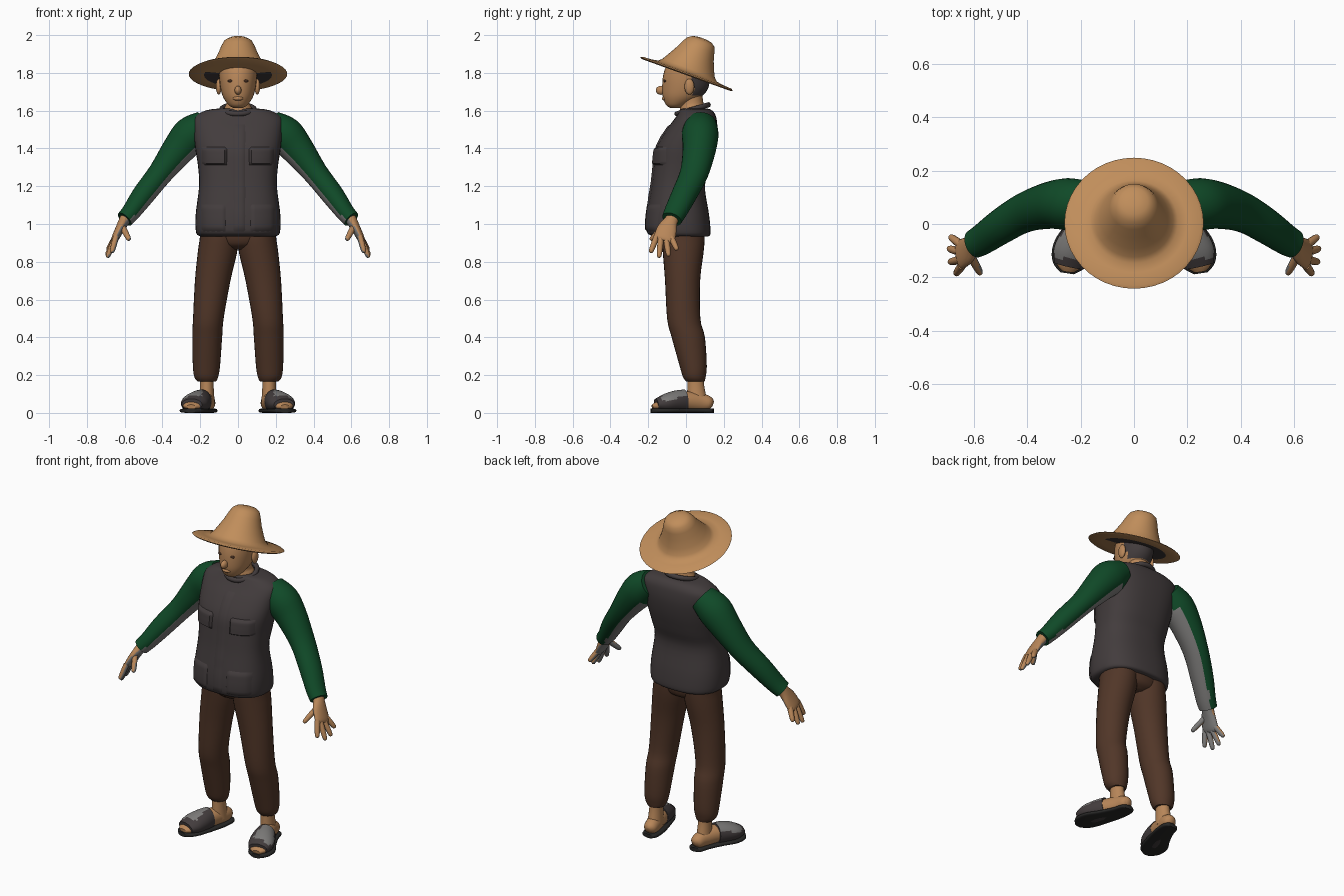
import bpy, bmesh, math
from mathutils import Vector, Matrix

if "Cube" in bpy.data.objects:
    bpy.data.objects.remove(bpy.data.objects["Cube"])


def material(name, rgb):
    m = bpy.data.materials.new(name)
    m.diffuse_color = (*rgb, 1)
    m.use_nodes = True
    m.node_tree.nodes["Principled BSDF"].inputs["Base Color"].default_value = m.diffuse_color
    return m


STRAW = material("straw", (0.53, 0.27, 0.105))
SKIN = material("skin", (0.48, 0.24, 0.10))
CHARCOAL = material("charcoal", (0.055, 0.045, 0.046))
GREEN = material("green", (0.005, 0.068, 0.021))
BROWN = material("brown", (0.082, 0.037, 0.021))
GREY = material("light grey", (0.2, 0.195, 0.19))
BLACK = material("black", (0.02, 0.02, 0.019))


def smooth_rows(rows, k):
    """Catmull-Rom interpolation of rows (x, y, z, half width, half depth)."""
    out, last = [], len(rows) - 1
    for i in range(last):
        p0, p1, p2, p3 = (rows[min(max(i + d, 0), last)] for d in (-1, 0, 1, 2))
        for s in range(k):
            t = s / k
            out.append(tuple(0.5 * (2 * b + (c - a) * t + (2 * a - 5 * b + 4 * c - d) * t * t
                                    + (3 * b - a - 3 * c + d) * t ** 3)
                             for a, b, c, d in zip(p0, p1, p2, p3)))
    return out + [tuple(rows[-1])]


def finish(bm, name, mats, rule=None, mirror=False):
    bmesh.ops.recalc_face_normals(bm, faces=bm.faces)
    bm.normal_update()
    if rule:
        for f in bm.faces:
            f.material_index = rule(f.calc_center_median(), f.normal)
    me = bpy.data.meshes.new(name)
    bm.to_mesh(me)
    bm.free()
    for m in mats:
        me.materials.append(m)
    ob = bpy.data.objects.new(name, me)
    bpy.context.collection.objects.link(ob)
    if mirror:
        ob.modifiers.new("mirror", "MIRROR")
    return ob


def loft(name, rows, mats, ref=None, rule=None, mirror=False, n=28, k=4, power=2.0):
    """Skin elliptical rings: level rings, or rings square to the path if ref is given."""
    rows = smooth_rows(rows, k)
    bm, rings = bmesh.new(), []
    for i, (x, y, z, a, b) in enumerate(rows):
        u, v = Vector((1, 0, 0)), Vector((0, 1, 0))
        if ref:
            t = (Vector(rows[min(i + 1, len(rows) - 1)][:3]) - Vector(rows[max(i - 1, 0)][:3])).normalized()
            u = Vector(ref)
            u = (u - t * u.dot(t)).normalized()
            v = t.cross(u)
        ring = []
        for j in range(n):
            c, s = math.cos(2 * math.pi * j / n), math.sin(2 * math.pi * j / n)
            c = math.copysign(abs(c) ** (2 / power), c)
            s = math.copysign(abs(s) ** (2 / power), s)
            ring.append(bm.verts.new(Vector((x, y, z)) + u * a * c + v * b * s))
        rings.append(ring)
    for r, q in zip(rings, rings[1:]):
        for j in range(n):
            bm.faces.new((r[j], r[(j + 1) % n], q[(j + 1) % n], q[j]))
    bm.faces.new(rings[0])
    bm.faces.new(rings[-1])
    return finish(bm, name, mats, rule, mirror)


def blob(name, loc, size, mat, mirror=False):
    bm = bmesh.new()
    bmesh.ops.create_uvsphere(bm, u_segments=16, v_segments=10, radius=1,
                              matrix=Matrix.Translation(loc) @ Matrix.Diagonal((*size, 1)))
    return finish(bm, name, [mat], None, mirror)


# Straw hat: brim and crown turned on one tilted axis
hat = loft("hat", [(0, 0, -.008, .10, .10), (0, 0, -.009, .18, .18), (0, 0, -.009, .25, .25),
                   (0, 0, -.003, .261, .261), (0, 0, .004, .25, .25), (0, 0, .007, .20, .20),
                   (0, 0, .013, .165, .165), (0, 0, .03, .147, .147), (0, .002, .065, .128, .128),
                   (0, .006, .11, .106, .106), (0, .01, .15, .091, .091), (0, .014, .182, .076, .076),
                   (0, .016, .198, .052, .052), (0, .016, .204, .02, .02)],
           [STRAW, CHARCOAL], n=44, k=1,
           rule=lambda c, n: int(n.z < -.5 and c.length < .19 and c.y > -.03))
hat.location = (0, .004, 1.797)
hat.rotation_euler = (math.radians(-19.8), 0, 0)

# Head with cropped hair at the back
loft("head", [(0, -.055, 1.615, .025, .028), (0, -.05, 1.63, .05, .055), (0, -.022, 1.67, .078, .1),
              (0, -.004, 1.72, .093, .122), (0, .002, 1.78, .1, .124), (0, .012, 1.83, .1, .118),
              (0, .03, 1.88, .082, .09)], [SKIN, CHARCOAL],
     rule=lambda c, n: int((c.y > .035 and c.z > 1.685) or c.z > 1.832))
blob("nose", (0, -.132, 1.708), (.018, .028, .024), SKIN)
blob("lips", (0, -.112, 1.665), (.028, .016, .012), SKIN)
blob("eyes", (.04, -.112, 1.757), (.016, .007, .007), BROWN, True)
blob("ears", (.102, .018, 1.727), (.015, .026, .042), SKIN, True)
loft("neck", [(0, .035, 1.57, .08, .075), (0, .035, 1.615, .072, .066), (0, .03, 1.64, .062, .062),
              (0, .02, 1.70, .062, .065)], [SKIN])

# Vest body
VEST, POWER = [(0, -.022, .935, .2, .142), (0, -.038, .955, .222, .168), (0, -.043, 1.05, .224, .165),
               (0, -.042, 1.2, .206, .142), (0, -.022, 1.3, .211, .15), (0, -.002, 1.4, .226, .156),
               (0, .028, 1.49, .236, .138), (0, .05, 1.555, .236, .112), (0, .055, 1.588, .2, .095),
               (0, .05, 1.606, .15, .08), (0, .045, 1.612, .085, .06)], 2.5
loft("vest", VEST, [CHARCOAL], n=40, power=POWER)
bpy.ops.mesh.primitive_torus_add(major_segments=32, minor_segments=10, major_radius=.086,
                                 minor_radius=.014, location=(0, .035, 1.607),
                                 rotation=(math.radians(16), 0, 0))
collar = bpy.context.object
collar.name = "collar"
collar.data.materials.append(CHARCOAL)


def front_y(x, z):
    row = min(smooth_rows(VEST, 12), key=lambda r: abs(r[2] - z))
    return row[1] - row[4] * max(0, 1 - abs(x / row[3]) ** POWER) ** (1 / POWER)


def patch(name, x0, x1, z0, z1, lift, mirror=False, nx=9, nz=9):
    """Raised panel following the chest, with its border sunk into the vest."""
    bm, grid = bmesh.new(), []
    for i in range(nx + 1):
        col = []
        for j in range(nz + 1):
            x, z = x0 + (x1 - x0) * i / nx, z0 + (z1 - z0) * j / nz
            edge = i in (0, nx) or j in (0, nz)
            col.append(bm.verts.new((x, front_y(x, z) - (-.006 if edge else lift), z)))
        grid.append(col)
    for i in range(nx):
        for j in range(nz):
            bm.faces.new((grid[i][j], grid[i + 1][j], grid[i + 1][j + 1], grid[i][j + 1]))
    finish(bm, name, [CHARCOAL], None, mirror)


patch("chest_pockets", .055, .195, 1.31, 1.41, .014, True)
patch("lower_pockets", .06, .2, .955, 1.11, .009, True)
patch("front_placket", -.03, .045, .945, 1.54, .006, nx=5, nz=24)

# Trousers
loft("trouser_legs", [(.165, .05, .165, .048, .048), (.168, .044, .19, .063, .06),
                      (.167, .038, .25, .072, .072), (.163, .012, .4, .079, .088),
                      (.157, -.012, .5, .081, .088), (.134, -.018, .7, .094, .093),
                      (.109, -.015, .85, .104, .108), (.1, -.015, .93, .102, .114),
                      (.1, -.015, 1.0, .1, .11)], [BROWN], mirror=True)
loft("trouser_seat", [(0, -.01, .865, .06, .06), (0, -.013, .89, .15, .1), (0, -.015, .94, .197, .114),
                      (0, -.015, 1.0, .197, .11)], [BROWN])

# Sleeves: green outside, grey along the underarm
UNDER = Vector((-.78, .0, -.62))
Y = (0, 1, 0)
loft("sleeves", [(.17, .08, 1.53, .082, .075), (.245, .075, 1.475, .097, .098), (.315, .07, 1.395, .088, .087),
                 (.41, .043, 1.27, .075, .066), (.5, -.01, 1.155, .067, .06), (.565, -.055, 1.065, .06, .05),
                 (.6, -.075, 1.025, .054, .046)], [GREEN, GREY], ref=Y, mirror=True,
     rule=lambda c, n: int(n.dot(UNDER) > .6 and c.z < 1.42))


def palm_side(c, n):
    return int(n.dot(UNDER) > .25)


# Hands: palm, four fingers and thumb
loft("palms", [(.582, -.062, 1.05, .036, .032), (.603, -.08, 1.015, .037, .029), (.625, -.1, .975, .052, .024),
               (.65, -.115, .925, .056, .02), (.658, -.12, .91, .045, .012)],
     [SKIN, GREY], ref=Y, rule=palm_side, mirror=True, n=20)
for name, y0, tip in (("index_fingers", -.155, (.668, -.188, .848)), ("middle_fingers", -.132, (.692, -.143, .822)),
                      ("ring_fingers", -.106, (.696, -.092, .83)), ("little_fingers", -.08, (.69, -.047, .862)),
                      ("thumbs", -.12, (.575, -.188, .915))):
    a = Vector((.612, y0, .985) if name == "thumbs" else (.645, y0, .935))
    b = Vector(tip)
    rows = [(*a.lerp(b, t), r, r) for t, r in ((0, .016), (.5, .0155), (.85, .013), (.97, .009), (1, .003))]
    loft(name, rows, [SKIN, GREY], ref=Y, rule=palm_side, mirror=True, n=12, k=2)

# Ankles, feet and sandals
X = (1, 0, 0)
loft("ankles", [(.165, .05, .2, .036, .042), (.165, .052, .14, .036, .045), (.165, .06, .05, .042, .055)],
     [SKIN], mirror=True)
loft("feet", [(.155, .143, .045, .012, .014), (.157, .125, .05, .036, .036), (.167, .07, .056, .044, .05),
              (.195, -.02, .06, .055, .052), (.228, -.1, .045, .064, .036), (.243, -.15, .037, .052, .024),
              (.248, -.178, .032, .024, .012)], [SKIN], ref=X, mirror=True)
loft("sandal_soles", [(.155, .147, .012, .015, .012), (.156, .13, .012, .044, .012), (.167, .06, .012, .055, .012),
                      (.2, -.03, .012, .066, .012), (.232, -.1, .012, .075, .012), (.245, -.155, .012, .06, .012),
                      (.25, -.185, .012, .025, .012)], [BLACK], ref=X, mirror=True, power=3.5)
loft("sandal_straps", [(.192, -.005, .062, .056, .062), (.21, -.055, .058, .068, .06),
                       (.232, -.11, .05, .072, .05), (.244, -.158, .044, .055, .031)],
     [CHARCOAL, GREY], ref=X, mirror=True,
     rule=lambda c, n: int(n.z > .45 and c.y > -.13 and c.x > .19))

# Smooth shading with crisp edges kept
bpy.ops.object.select_all(action="DESELECT")
for ob in bpy.context.scene.objects:
    ob.select_set(True)
    bpy.context.view_layer.objects.active = ob
bpy.ops.object.shade_smooth_by_angle(angle=math.radians(50))
